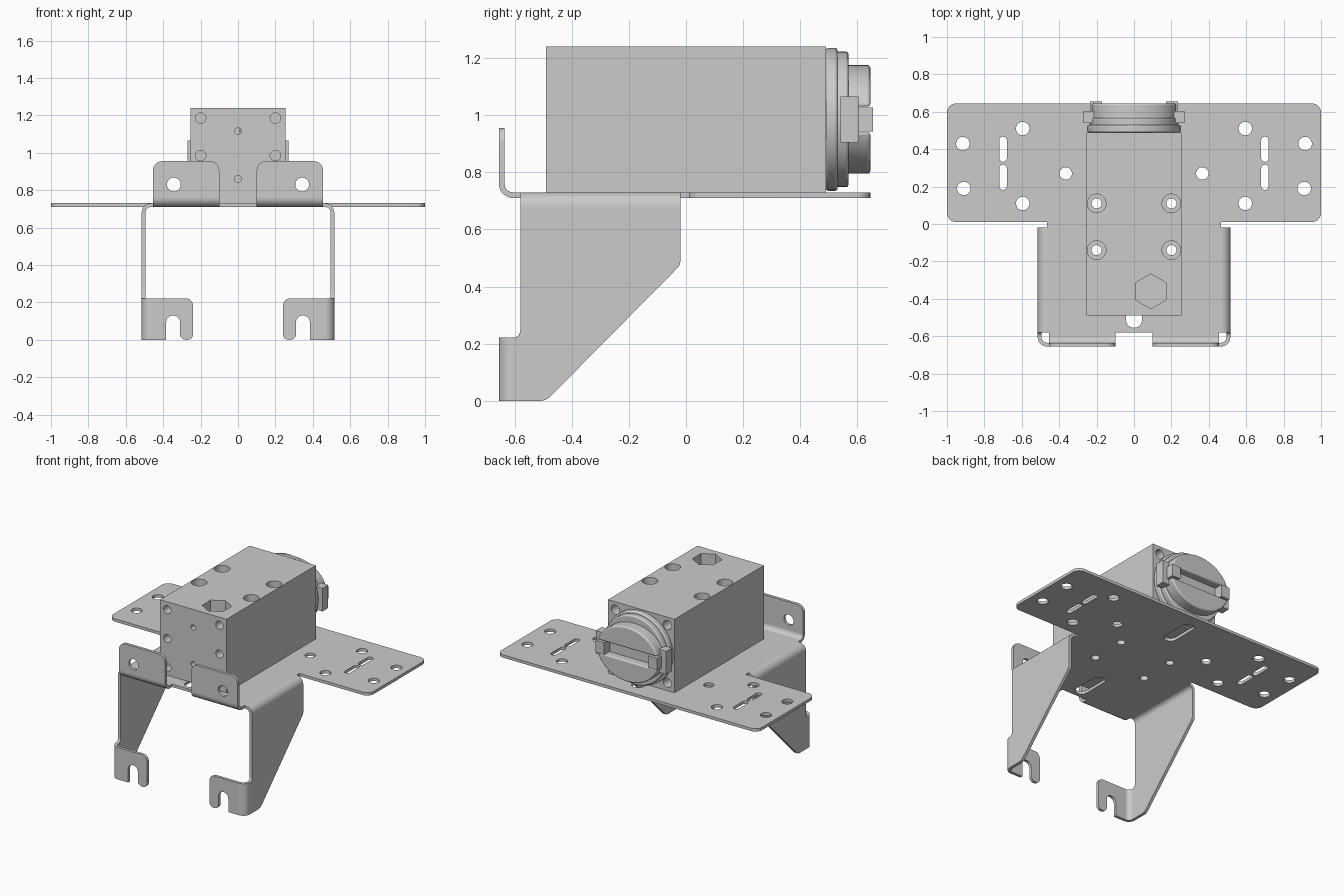
import bpy, bmesh, math
from mathutils import Matrix, Vector

if "Cube" in bpy.data.objects:
    bpy.data.objects.remove(bpy.data.objects["Cube"])

# Extrusion frames: columns are the directions of u, v and depth
FRAMES = {
    'z': Matrix(((1, 0, 0), (0, 1, 0), (0, 0, 1))),
    'y': Matrix(((1, 0, 0), (0, 0, -1), (0, 1, 0))),
    'x': Matrix(((0, 0, 1), (1, 0, 0), (0, 1, 0))),
}


def circle(u, v, r, n=32, phase=0.0, rv=None):
    rv = rv or r
    return [(u + r * math.cos(phase + math.tau * i / n),
             v + rv * math.sin(phase + math.tau * i / n)) for i in range(n)]


def rounded(pts, n=7):
    """Outline from (u, v[, radius]) corners."""
    out = []
    for i, p in enumerate(pts):
        c = Vector(p[:2])
        if len(p) < 3:
            out.append(tuple(c))
            continue
        a = (Vector(pts[i - 1][:2]) - c).normalized()
        b = (Vector(pts[(i + 1) % len(pts)][:2]) - c).normalized()
        half = a.angle(b) / 2
        t = p[2] / math.tan(half)
        centre = c + (a + b).normalized() * p[2] / math.sin(half)
        s, e = c + a * t - centre, c + b * t - centre
        sweep = s.angle(e)
        for k in range(n + 1):
            f = k / n
            q = (s * math.sin((1 - f) * sweep) + e * math.sin(f * sweep)) / math.sin(sweep)
            out.append(tuple(centre + q))
    return out


def slot(u, v, length, width):
    h, w = length / 2, width / 2
    r = w * 0.999
    return rounded([(u - w, v - h, r), (u + w, v - h, r), (u + w, v + h, r), (u - w, v + h, r)])


def bend(u, v, a0, a1, r=0.05, t=0.02, n=8):
    arc = [math.radians(a0 + (a1 - a0) * i / n) for i in range(n + 1)]
    return ([(u + r * math.cos(a), v + r * math.sin(a)) for a in arc] +
            [(u + (r - t) * math.cos(a), v + (r - t) * math.sin(a)) for a in reversed(arc)])


def smooth(ob):
    bpy.ops.object.select_all(action='DESELECT')
    ob.select_set(True)
    bpy.context.view_layer.objects.active = ob
    bpy.ops.object.shade_smooth_by_angle(angle=math.radians(30))


def prism(name, loops, axis, lo, hi, mirror=False, bevel=0):
    """Extrude outlines (inner loops become holes) between lo and hi."""
    cu = bpy.data.curves.new(name, 'CURVE')
    cu.dimensions, cu.fill_mode, cu.extrude = '2D', 'BOTH', (hi - lo) / 2
    for pts in loops:
        sp = cu.splines.new('POLY')
        sp.points.add(len(pts) - 1)
        for p, q in zip(sp.points, pts):
            p.co = (q[0], q[1], 0, 1)
        sp.use_cyclic_u = True
    tmp = bpy.data.objects.new(name, cu)
    me = bpy.data.meshes.new_from_object(tmp)
    bpy.data.objects.remove(tmp)
    bpy.data.curves.remove(cu)
    fr = FRAMES[axis]
    bm = bmesh.new()
    bm.from_mesh(me)
    bmesh.ops.remove_doubles(bm, verts=bm.verts, dist=1e-5)
    mid = (lo + hi) / 2 * (-1 if axis == 'y' else 1)
    for v in bm.verts:
        v.co = fr @ Vector((v.co.x, v.co.y, v.co.z + mid))
    bmesh.ops.recalc_face_normals(bm, faces=bm.faces)
    bmesh.ops.dissolve_limit(bm, angle_limit=0.001, verts=bm.verts, edges=bm.edges)
    bm.to_mesh(me)
    bm.free()
    ob = bpy.data.objects.new(name, me)
    bpy.context.collection.objects.link(ob)
    smooth(ob)
    if bevel:
        m = ob.modifiers.new('edge', 'BEVEL')
        m.width, m.segments, m.limit_method = bevel, 3, 'ANGLE'
    if mirror:
        ob.modifiers.new('mirror', 'MIRROR')
    return ob


def rect(u0, v0, u1, v1):
    return [(u0, v0), (u1, v0), (u1, v1), (u0, v1)]


def cut(ob, cutter):
    m = ob.modifiers.new('cut', 'BOOLEAN')
    m.operation, m.solver, m.object = 'DIFFERENCE', 'EXACT', cutter
    bpy.context.view_layer.objects.active = ob
    bpy.ops.object.modifier_apply(modifier=m.name)
    bpy.data.objects.remove(cutter)


# Base plate with mounting holes and slots
half = [(1, .645, .05), (1, .01, .05), (.465, .01), (.465, -.58), (.455, -.58),
        (.455, -.605), (.1, -.605), (.1, -.58)]
outline = rounded(half + [(-p[0],) + p[1:] for p in reversed(half)])
bolts = [(s * .2, y) for s in (1, -1) for y in (.11, -.14)]
holes = [circle(x, y, .027) for x, y in bolts]
for s in (1, -1):
    for x, y, r in ((.915, .43, .036), (.91, .19, .036), (.595, .51, .036),
                    (.595, .11, .036), (.365, .27, .033)):
        holes.append(circle(s * x, y, r))
    holes += [slot(s * .7, y, .135, .04) for y in (.4, .25)]
holes += [slot(0, y, .25, .085) for y in (.44, -.43)]
prism('base_plate', [outline] + holes, 'z', .71, .73)

# Front upright tabs
tab = rounded([(.1, .76), (.455, .76), (.455, .955, .05), (.1, .955, .05)])
prism('front_tab', [tab, circle(.343, .83, .037)], 'y', -.655, -.635, mirror=True)
prism('front_tab_bend', [bend(-.605, .76, 180, 270)], 'x', .1, .455, mirror=True)

# Side legs folded down from the plate
leg = rounded([(-.02, .68), (-.02, .475, .03), (-.49, 0, .05), (-.605, 0), (-.605, .222),
               (-.58, .222, .024), (-.58, .68)])
prism('side_leg', [leg], 'x', .495, .515, mirror=True)
prism('side_leg_bend', [bend(.465, .68, 0, 90)], 'y', -.58, -.02, mirror=True)

# Slotted feet folded inward
foot = rounded([(.465, 0), (.465, .222), (.24, .222, .04), (.24, 0, .03), (.31, 0, .03),
                (.31, .13, .0369), (.384, .13, .0369), (.384, 0)])
prism('slotted_foot', [foot], 'y', -.655, -.635, mirror=True)
prism('slotted_foot_bend', [bend(.465, -.605, -90, 0)], 'z', 0, .222, mirror=True)

# Housing block with drilled holes and hex recess
body = prism('housing', [rect(-.255, -.49, .255, .49)], 'z', .73, 1.24)
cut(body, prism('bolt_cut', [circle(x, y, .027) for x, y in bolts], 'z', .6, 1.4))
cut(body, prism('counterbore_cut', [circle(x, y, .05) for x, y in bolts], 'z', 1.1, 1.4))
cut(body, prism('hex_cut', [circle(.09, -.36, .093, 6, math.pi / 2)], 'z', 1.0, 1.4))
front = [circle(s * .2, z, .028) for s in (1, -1) for z in (1.185, .985, .785)]
front += [circle(0, z, .018) for z in (1.115, .86)]
cut(body, prism('front_cut', front, 'y', -.6, -.4))
back = [circle(s * .2, z, .032) for s in (1, -1) for z in (1.185, .785)]
cut(body, prism('back_cut', back, 'y', .42, .6))
smooth(body)

# Round coupling on the back
ZC = .985
prism('coupling_flange', [circle(0, ZC, .25, 40)], 'y', .49, .53, bevel=.008)
prism('coupling_disc', [circle(0, ZC, .237, 40)], 'y', .525, .568, bevel=.008)
prism('coupling_floor', [circle(0, ZC, .232, 40, rv=.185)], 'y', .56, .59)
for name, s in (('upper_jaw', 1), ('lower_jaw', -1)):
    a0 = math.asin(.045 / .19)
    arc = [a0 + (math.pi - 2 * a0) * i / 20 for i in range(21)]
    prism(name, [[(.235 * math.cos(a), ZC + s * .19 * math.sin(a)) for a in arc]],
          'y', .56, .645, bevel=.01)

# Cross key ends and side ears in the coupling slot
prism('key_end', [rect(.17, ZC - .042, .235, ZC + .042)], 'y', .56, .655, mirror=True)
prism('side_ear', [rect(.215, ZC - .08, .27, ZC + .08)], 'y', .54, .603, mirror=True)
